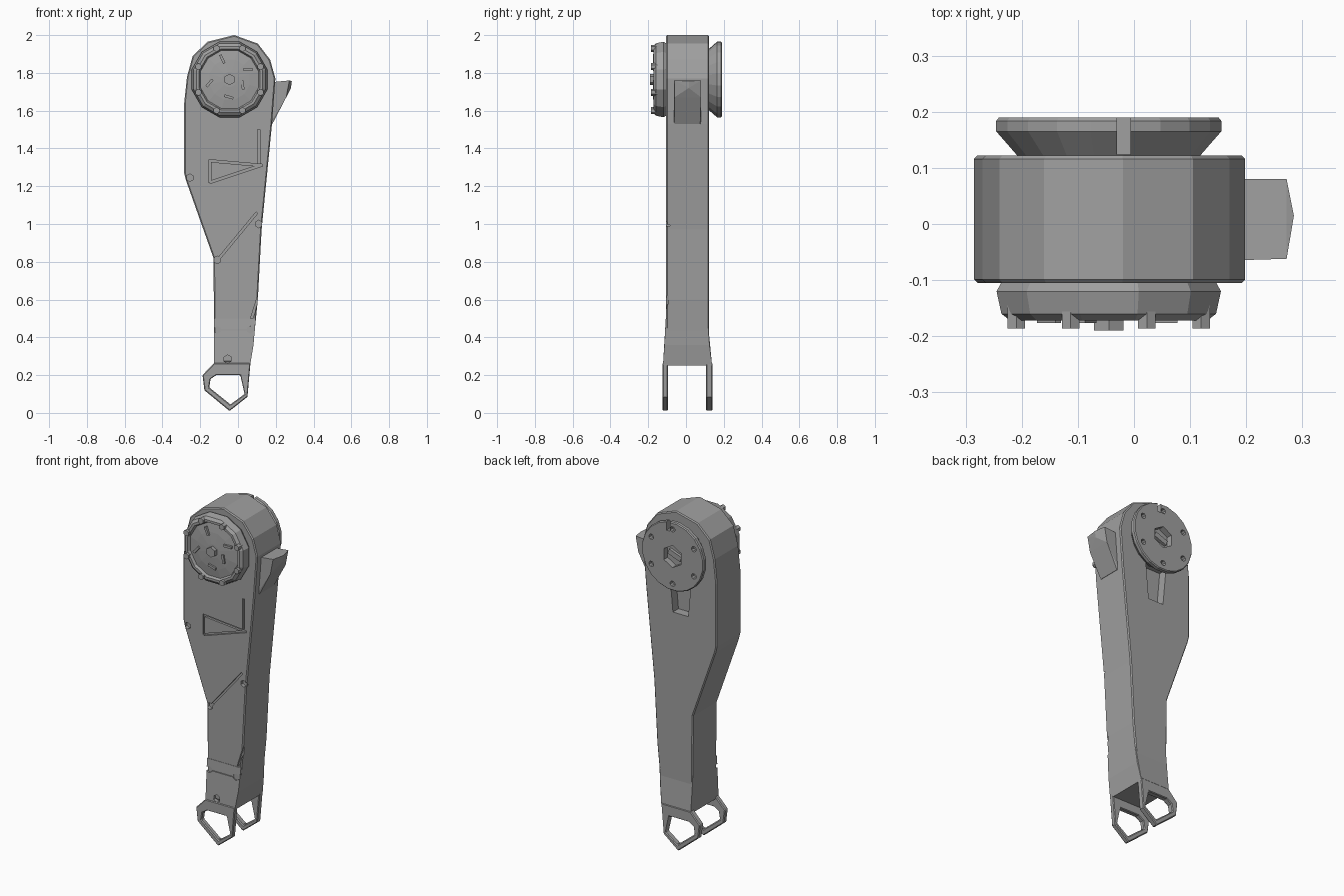
import bpy, bmesh, math
from mathutils import Vector, Matrix

if "Cube" in bpy.data.objects:
    bpy.data.objects.remove(bpy.data.objects["Cube"])

grey = bpy.data.materials.new("mid grey")
grey.use_nodes = True
colour = (0.35, 0.35, 0.35, 1)
grey.diffuse_color = colour
grey.node_tree.nodes["Principled BSDF"].inputs["Base Color"].default_value = colour

HUB = (-0.045, 1.765)  # hub axis, x and z


def finish(name, bm):
    bmesh.ops.recalc_face_normals(bm, faces=bm.faces)
    mesh = bpy.data.meshes.new(name)
    bm.to_mesh(mesh)
    bm.free()
    mesh.materials.append(grey)
    ob = bpy.data.objects.new(name, mesh)
    bpy.context.collection.objects.link(ob)
    return ob


def prism(name, pts, y0, y1):
    """Extrude an x-z outline along y."""
    bm = bmesh.new()
    face = bm.faces.new([bm.verts.new((x, y0, z)) for x, z in pts])
    new = bmesh.ops.extrude_face_region(bm, geom=[face])["geom"]
    verts = [v for v in new if isinstance(v, bmesh.types.BMVert)]
    bmesh.ops.translate(bm, verts=verts, vec=(0, y1 - y0, 0))
    return finish(name, bm)


def circle(r, n, cx, cz):
    turn = math.tau / n
    return [(cx + r * math.cos((i + 0.5) * turn), cz + r * math.sin((i + 0.5) * turn))
            for i in range(n)]


def lathe(name, profile, n):
    """Turn a radius-y profile around the hub axis and cap both ends."""
    bm = bmesh.new()
    rings = [[bm.verts.new((x, y, z)) for x, z in circle(r, n, *HUB)] for r, y in profile]
    for a, b in zip(rings, rings[1:]):
        for i in range(n):
            j = (i + 1) % n
            bm.faces.new((a[i], a[j], b[j], b[i]))
    bm.faces.new(rings[0])
    bm.faces.new(rings[-1])
    return finish(name, bm)


def hull(name, pts):
    bm = bmesh.new()
    for p in pts:
        bm.verts.new(p)
    bmesh.ops.convex_hull(bm, input=bm.verts[:])
    return finish(name, bm)


def apply(ob, mod):
    bpy.context.view_layer.objects.active = ob
    bpy.ops.object.modifier_apply(modifier=mod.name)


def cut(ob, cutter):
    mod = ob.modifiers.new("cut", 'BOOLEAN')
    mod.operation = 'DIFFERENCE'
    mod.solver = 'EXACT'
    mod.object = cutter
    apply(ob, mod)
    bpy.data.objects.remove(cutter)


def bevel(ob, width):
    mod = ob.modifiers.new("bevel", 'BEVEL')
    mod.width = width
    mod.segments = 1
    mod.limit_method = 'ANGLE'
    mod.angle_limit = math.radians(50)
    apply(ob, mod)


def bar(a, b, width):
    a, b = Vector(a), Vector(b)
    side = (b - a).normalized().orthogonal() * width / 2
    return [a + side, b + side, b - side, a - side]


# Main leg housing
housing = prism("leg_housing", [
    (-0.27, 1.78), (-0.24, 1.89), (-0.16, 1.965), (-0.02, 2.0), (0.105, 1.955),
    (0.17, 1.87), (0.198, 1.77), (0.18, 1.53), (0.125, 0.97), (0.105, 0.6),
    (0.085, 0.4), (0.065, 0.27), (-0.125, 0.27), (-0.13, 0.82),
    (-0.275, 1.23), (-0.285, 1.27), (-0.285, 1.64)], -0.105, 0.122)
bevel(housing, 0.006)

# Panel seams in the front face
for a, b in [((-0.115, 0.8), (0.1, 1.06)), ((-0.155, 1.335), (0.13, 1.31)),
             ((-0.15, 1.34), (-0.15, 1.22)), ((-0.15, 1.22), (0.12, 1.31)),
             ((0.11, 1.32), (0.11, 1.5)), ((0.06, 0.46), (0.11, 0.62))]:
    cut(housing, prism("seam_cutter", bar(a, b, 0.012), -0.15, -0.092))

# Screw pockets along the panel edges
for x, z in [(-0.11, 0.81), (0.11, 1.0), (-0.255, 1.245)]:
    cut(housing, prism("pocket_cutter", circle(0.02, 6, x, z), -0.15, -0.085))

# Recessed slot below the rear hub
cut(housing, prism("slot_cutter", [(-0.1, 1.4), (0.0, 1.4), (0.02, 1.62), (-0.12, 1.62)],
                   0.07, 0.2))

# Flared root that carries the fork
root = hull("fork_root", [(x, y, z) for z, x1, y0, y1 in
            [(0.5, 0.094, -0.107, 0.114), (0.36, 0.082, -0.114, 0.124),
             (0.25, 0.064, -0.122, 0.138)]
            for x in (-0.127, x1) for y in (y0, y1)])
for x in (-0.11, 0.065):
    cut(root, prism("pocket_cutter", circle(0.02, 6, x, 0.44), -0.15, -0.095))
cut(root, prism("pocket_cutter", circle(0.022, 6, -0.055, 0.285), -0.15, -0.1))
cut(root, prism("seam_cutter", bar((-0.11, 0.44), (0.065, 0.44), 0.01), -0.15, -0.102))

# Open fork rings, front and rear
outer = [(-0.125, 0.265), (-0.188, 0.2), (-0.178, 0.12), (-0.045, 0.01),
         (0.05, 0.085), (0.066, 0.265)]
inner = [(-0.115, 0.2), (-0.145, 0.18), (-0.152, 0.135), (-0.04, 0.045),
         (0.035, 0.1), (0.012, 0.2)]


def fork_ring(name, y0, y1):
    bm = bmesh.new()
    loops = [[bm.verts.new((x, y, z)) for x, z in pts]
             for pts, y in ((outer, y0), (inner, y0), (inner, y1), (outer, y1))]
    for a, b in zip(loops, loops[1:] + loops[:1]):
        for i in range(len(a)):
            j = (i + 1) % len(a)
            bm.faces.new((a[i], a[j], b[j], b[i]))
    ob = finish(name, bm)
    bevel(ob, 0.005)
    return ob


fork_ring("front_fork_ring", -0.125, -0.095)
fork_ring("rear_fork_ring", 0.105, 0.14)

# Small lug on the left side
hull("side_lug", [(0.17, y, z) for y in (-0.065, 0.08) for z in (1.53, 1.75)]
     + [(0.182, -0.06, 1.53), (0.182, 0.075, 1.53)]
     + [(0.272, y, 1.76) for y in (-0.062, 0.08)]
     + [(0.285, 0.015, 1.757), (0.28, 0.015, 1.72)]
     + [(0.255, y, 1.67) for y in (-0.062, 0.08)])

# Front hub: collar with a dished cover
lathe("front_hub", [(0.19, -0.09), (0.207, -0.12), (0.198, -0.16), (0.182, -0.172),
                    (0.168, -0.172), (0.16, -0.158), (0.11, -0.165), (0.04, -0.17)], 12)

# Cover bolts and short ribs
for i, (x, z) in enumerate(circle(0.178, 8, *HUB)):
    prism(f"cover_bolt_{i + 1}", circle(0.018, 6, x, z), -0.186, -0.14)
for i, (x, z) in enumerate(circle(0.09, 5, *HUB)):
    end = (x + 0.05 * math.cos(i * 2), z + 0.05 * math.sin(i * 2))
    prism(f"cover_rib_{i + 1}", bar((x, z), end, 0.014), -0.176, -0.15)
prism("cover_boss", circle(0.03, 6, *HUB), -0.19, -0.15)

# Rear hub: tapered neck with a flat mounting disc
disc = lathe("rear_hub", [(0.15, 0.1), (0.165, 0.122), (0.203, 0.165), (0.203, 0.184),
                          (0.198, 0.19)], 20)
cut(disc, prism("socket_cutter", circle(0.065, 6, *HUB), 0.155, 0.25))
for x, z in circle(0.16, 6, *HUB):
    cut(disc, prism("hole_cutter", circle(0.016, 8, x, z), 0.165, 0.25))
cut(disc, prism("gap_cutter", [(-0.03, 1.91), (-0.006, 1.91), (-0.006, 2.1), (-0.03, 2.1)],
                0.124, 0.25))
prism("rear_socket_bar", bar((-0.085, 1.75), (-0.005, 1.78), 0.03), 0.14, 0.172)
